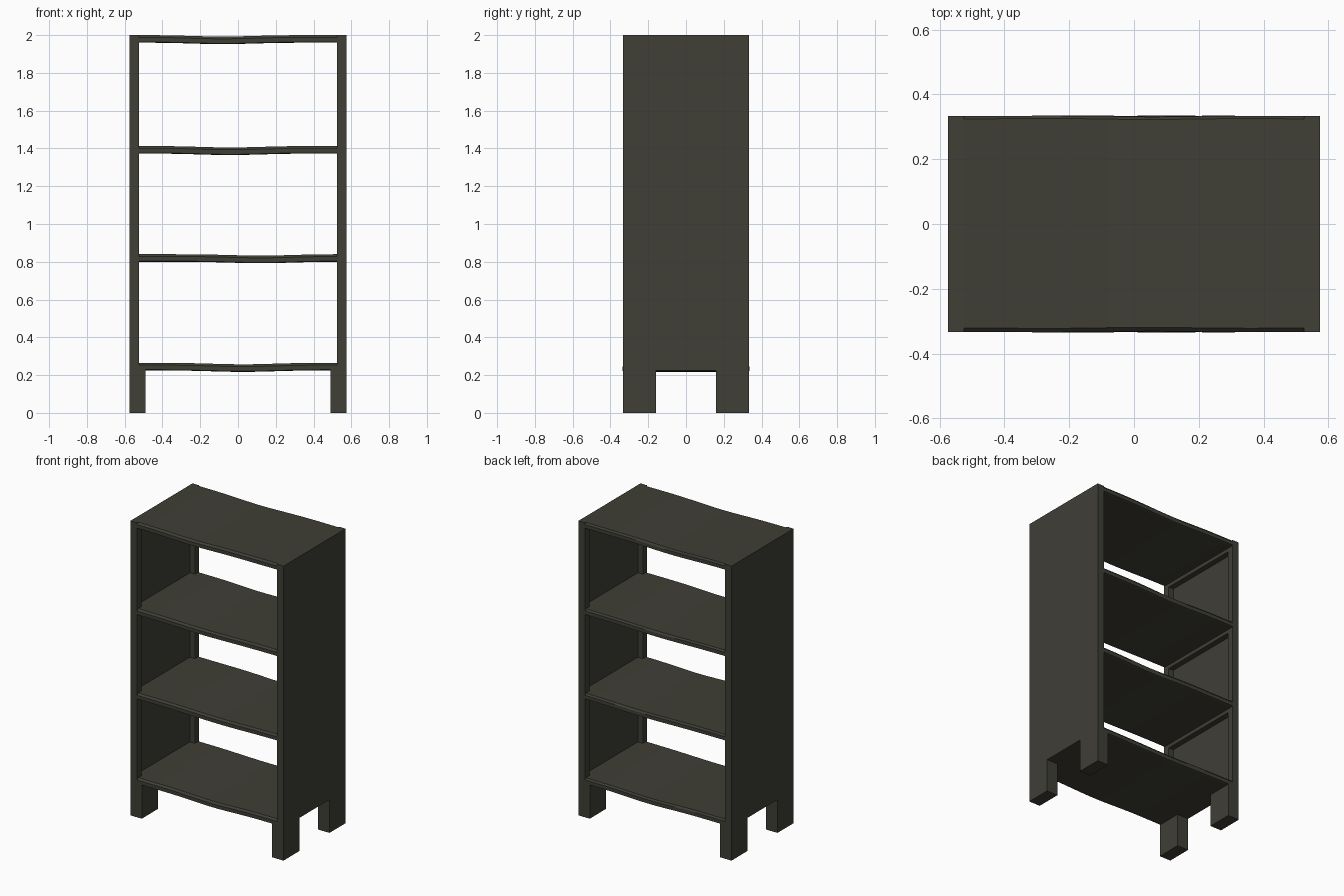
import bpy, bmesh, math

if "Cube" in bpy.data.objects:
    bpy.data.objects.remove(bpy.data.objects["Cube"])

wood = bpy.data.materials.new("dark_stained_wood")
wood.diffuse_color = (0.050, 0.049, 0.037, 1)
wood.use_nodes = True
wood.node_tree.nodes["Principled BSDF"].inputs["Base Color"].default_value = wood.diffuse_color

W, D, H = 0.575, 0.333, 2.0     # half width, half depth, height
IN = 0.525                      # inner face of the posts
LEG = 0.225                     # leg height
T = 0.04                        # shelf thickness


def finish(name, bm):
    bmesh.ops.recalc_face_normals(bm, faces=bm.faces)
    me = bpy.data.meshes.new(name)
    bm.to_mesh(me)
    bm.free()
    me.materials.append(wood)
    ob = bpy.data.objects.new(name, me)
    bpy.context.collection.objects.link(ob)
    return ob


def box(name, x, y, z):
    bm = bmesh.new()
    bmesh.ops.create_cube(bm, size=1)
    for v in bm.verts:
        for i, (a, b) in enumerate((x, y, z)):
            v.co[i] = a if v.co[i] < 0 else b
    return finish(name, bm)


def span(s, a, b):
    return tuple(sorted((s * a, s * b)))


def shelf(name, top, dip):
    # chamfered profile swept across the width with a slight worn sag
    c = 0.012
    prof = [(-D, -T + c * .3), (-D, -c), (-D + c, 0), (D - c * .7, 0),
            (D, -c), (D, -T + c * .3), (D - c, -T), (-D + c, -T)]
    bm = bmesh.new()
    n, rings = 14, []
    for i in range(n + 1):
        x = -IN + 2 * IN * i / n
        fade = 1 - (x / IN) ** 2
        sag = -0.008 * fade * math.exp(-((x - dip) / 0.25) ** 2)
        push = 1 + 0.006 * fade * math.sin(9 * x + 20 * dip)
        rings.append([bm.verts.new((x, y * push, top + z + sag)) for y, z in prof])
    for a, b in zip(rings, rings[1:]):
        for j in range(len(prof)):
            k = (j + 1) % len(prof)
            bm.faces.new((a[j], a[k], b[k], b[j]))
    bm.faces.new(rings[0])
    bm.faces.new(rings[-1])
    return finish(name, bm)


shelves = [(0.265, 0.03), (0.84, 0.15), (1.413, -0.05), (2.0, -0.1)]

# shelves
for i, (top, dip) in enumerate(shelves):
    shelf(f"shelf_{i + 1}", top, dip)

for side, s in (("left", -1), ("right", 1)):
    # thin outer panel, recessed behind the posts
    box(f"{side}_panel", span(s, W - 0.012, W), (-D, D), (LEG, H))
    for end, e in (("front", -1), ("back", 1)):
        box(f"{side}_{end}_post", span(s, IN, W), span(e, D - 0.045, D), (LEG, H))
        box(f"{side}_{end}_leg", span(s, 0.49, W), span(e, 0.16, D), (0, LEG + 0.004))
    # rails that carry the shelves
    for i, (top, dip) in enumerate(shelves):
        low = max(LEG, top - T - 0.025)
        box(f"{side}_rail_{i + 1}", span(s, IN, W - 0.006), (-D + 0.04, D - 0.04), (low, top))
